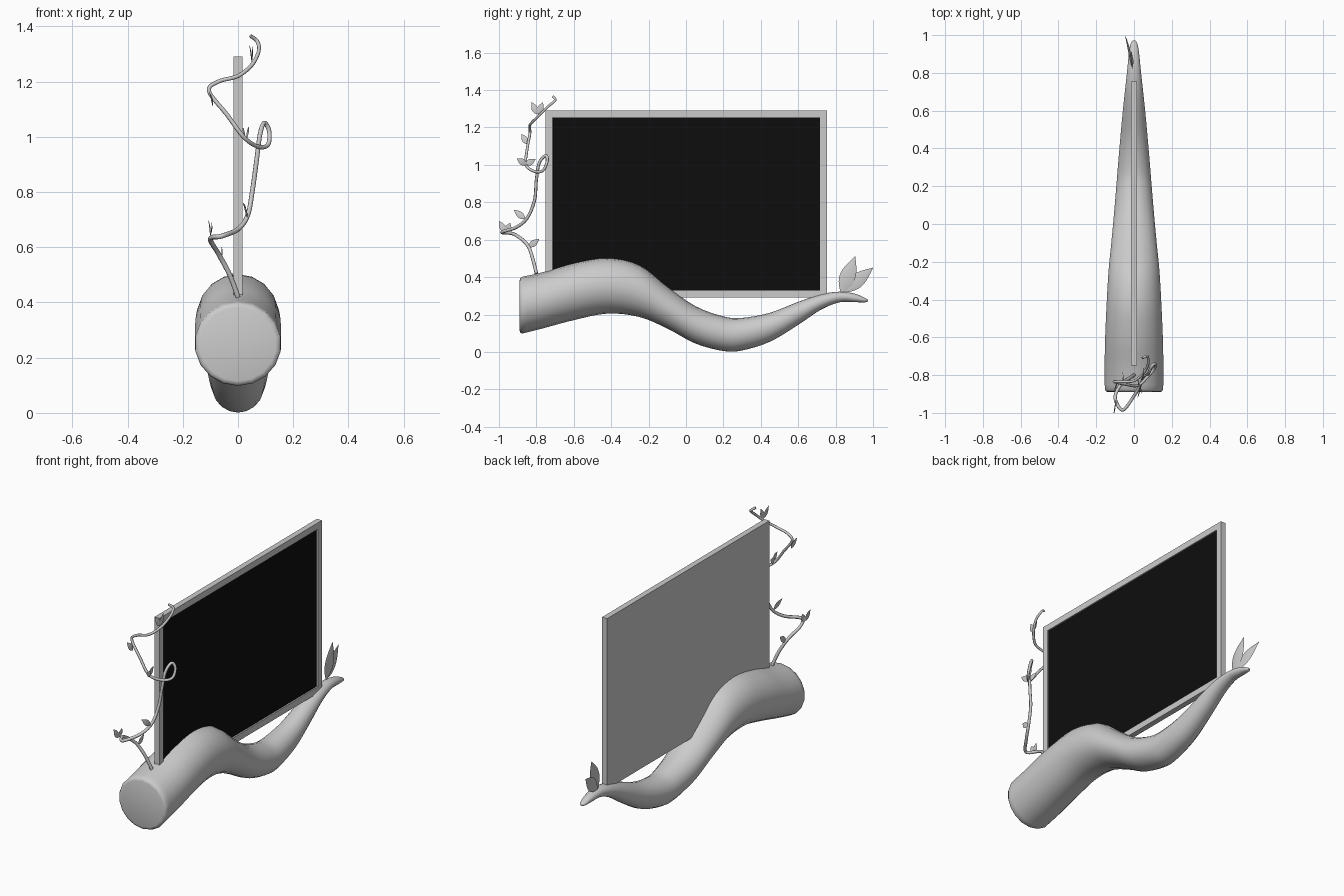
import bpy, bmesh, math
from mathutils import Vector

if "Cube" in bpy.data.objects:
    bpy.data.objects.remove(bpy.data.objects["Cube"])


def material(name, v):
    m = bpy.data.materials.new(name)
    m.diffuse_color = (v, v, v, 1)
    m.use_nodes = True
    m.node_tree.nodes["Principled BSDF"].inputs["Base Color"].default_value = m.diffuse_color
    return m


GREY = material("light grey", 0.6)
BLACK = material("screen black", 0.004)


def make(name, bm, mats, smooth=None):
    me = bpy.data.meshes.new(name)
    bm.to_mesh(me)
    bm.free()
    ob = bpy.data.objects.new(name, me)
    bpy.context.collection.objects.link(ob)
    for m in mats:
        me.materials.append(m)
    if smooth:
        bpy.ops.object.select_all(action='DESELECT')
        ob.select_set(True)
        bpy.context.view_layer.objects.active = ob
        bpy.ops.object.shade_smooth_by_angle(angle=math.radians(smooth))
    return ob


def spline(pts, steps):
    """Smooth curve through the points."""
    p = [Vector(q) for q in pts]
    p = [p[0]] + p + [p[-1]]
    out = []
    for i in range(1, len(p) - 2):
        a, b, c, d = p[i - 1:i + 3]
        for k in range(steps):
            t = k / steps
            out.append(0.5 * (2 * b + (c - a) * t + (2 * a - 5 * b + 4 * c - d) * t * t
                              + (3 * b - a - 3 * c + d) * t ** 3))
    return out + [p[-1]]


# Wavy log: y, top, bottom, half width
log = [(-.875, .402, .098, .157), (-.75, .43, .13, .158), (-.6, .475, .17, .155),
       (-.42, .502, .205, .147), (-.25, .465, .187, .137), (-.1, .35, .125, .122),
       (.05, .245, .045, .108), (.2, .19, .005, .095), (.3, .182, .008, .087),
       (.45, .21, .055, .074), (.6, .268, .145, .06), (.72, .308, .225, .047),
       (.82, .322, .265, .036), (.9, .312, .266, .028), (.955, .29, .265, .018),
       (.972, .279, .271, .005)]
rings = [(-.89, .382, .115, .138), (-.886, .395, .103, .151)] + \
        [tuple(r) for r in spline(log, 4)]
N = 18
bm = bmesh.new()
loops = []
for y, top, bot, hx in rings:
    zc, hz = (top + bot) / 2, (top - bot) / 2
    loops.append([bm.verts.new((hx * math.sin(2 * math.pi * i / N), y,
                                zc + hz * math.cos(2 * math.pi * i / N))) for i in range(N)])
for a, b in zip(loops, loops[1:]):
    for i in range(N):
        j = (i + 1) % N
        bm.faces.new((a[i], a[j], b[j], b[i]))
bm.faces.new(loops[0])
bm.faces.new(loops[-1])
bmesh.ops.recalc_face_normals(bm, faces=bm.faces)
make("log_base", bm, [GREY], 50)

# Display panel with recessed screen on the +x side
bm = bmesh.new()
bmesh.ops.create_cube(bm, size=1)
for v in bm.verts:
    v.co = (v.co.x * .033, v.co.y * 1.505 + .0025, v.co.z + .79)
bm.faces.ensure_lookup_table()
face = max(bm.faces, key=lambda f: f.calc_center_median().x)
bmesh.ops.inset_region(bm, faces=[face], thickness=.053)
bmesh.ops.inset_region(bm, faces=[face], thickness=.0005, depth=-.008)
face.material_index = 1
make("display_panel", bm, [GREY, BLACK])

# Climbing vine
path = [(0, -.80, .42), (-.03, -.82, .5), (-.07, -.85, .575), (-.10, -.92, .63),
        (-.06, -.985, .64), (0, -.91, .665), (.035, -.85, .715), (.053, -.81, .81),
        (.068, -.80, .92), (.08, -.785, 1.01), (.095, -.75, 1.05), (.113, -.742, 1.02),
        (.108, -.765, .97), (.07, -.81, .965), (.02, -.855, 1.0), (-.04, -.85, 1.08),
        (-.105, -.835, 1.165), (-.07, -.835, 1.2), (0, -.83, 1.22), (.05, -.79, 1.26),
        (.075, -.74, 1.31), (.07, -.70, 1.345), (.045, -.71, 1.365)]
cu = bpy.data.curves.new("vine", 'CURVE')
cu.dimensions = '3D'
cu.bevel_depth = .0085
cu.bevel_resolution = 2
cu.use_fill_caps = True
pts = spline(path, 6)
sp = cu.splines.new('POLY')
sp.points.add(len(pts) - 1)
for i, (q, c) in enumerate(zip(sp.points, pts)):
    q.co = (*c, 1)
    q.radius = 1.1 - .3 * i / len(pts)
vine = bpy.data.objects.new("vine", cu)
bpy.context.collection.objects.link(vine)
cu.materials.append(GREY)
bpy.ops.object.select_all(action='DESELECT')
vine.select_set(True)
bpy.context.view_layer.objects.active = vine
bpy.ops.object.convert(target='MESH')
bpy.ops.object.shade_smooth_by_angle(angle=math.radians(60))


def leaf(bm, base, tip, half, n=8):
    """Pointed leaf facing sideways with a slight fold and bend."""
    base, tip = Vector(base), Vector(tip)
    d = tip - base
    side = d.cross(Vector((1, 0, 0))).normalized()
    nrm = side.cross(d).normalized()
    rows = []
    for i in range(n + 1):
        t = i / n
        w = half * math.sin(math.pi * t ** .85) if 0 < i < n else half * .03
        c = base + d * t + nrm * half * .25 * math.sin(math.pi * t)
        rows.append([bm.verts.new(c + side * w * s - nrm * abs(s) * w * .2) for s in (-1, 0, 1)])
    for a, b in zip(rows, rows[1:]):
        for k in (0, 1):
            bm.faces.new((a[k], a[k + 1], b[k + 1], b[k]))


# Small leaves on the vine
bm = bmesh.new()
for base, tip in [((-.10, -.965, .64), (-.108, -1.0, .70)), ((-.10, -.96, .64), (-.095, -.94, .69)),
                  ((-.06, -.84, .56), (-.06, -.785, .605)), ((.035, -.86, .71), (.018, -.92, .76)),
                  ((.03, -.85, 1.0), (.04, -.905, 1.035)), ((.025, -.86, 1.0), (.015, -.805, 1.03)),
                  ((-.09, -.845, 1.11), (-.105, -.88, 1.165)), ((.05, -.795, 1.27), (.04, -.825, 1.335)),
                  ((.05, -.79, 1.27), (.05, -.765, 1.335))]:
    leaf(bm, base, tip, .017)
make("vine_leaves", bm, [GREY], 60)

# Two large leaves at the log tip
bm = bmesh.new()
leaf(bm, (-.008, .83, .315), (-.02, .905, .51), .042, 12)
leaf(bm, (-.012, .84, .32), (-.048, 1.0, .45), .038, 12)
make("tip_leaves", bm, [GREY], 60)
